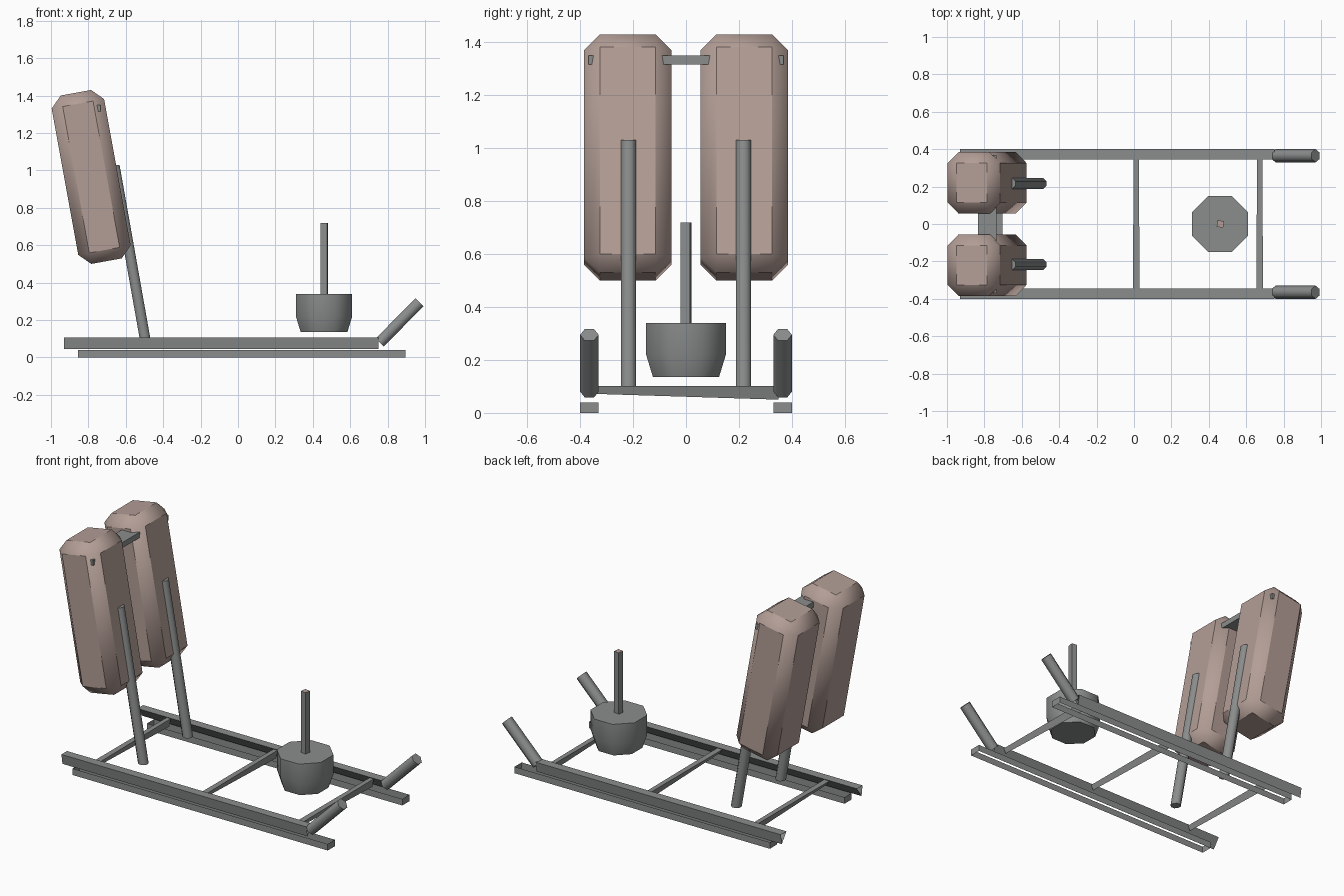
import bpy
import bmesh
from math import cos, sin, pi, radians
from mathutils import Vector, Matrix

old = bpy.data.objects.get("Cube")
if old:
    bpy.data.objects.remove(old, do_unlink=True)


def material(name, colour):
    mat = bpy.data.materials.new(name)
    mat.use_nodes = True
    mat.diffuse_color = colour
    mat.node_tree.nodes["Principled BSDF"].inputs["Base Color"].default_value = colour
    return mat


STEEL = material("steel grey", (0.26, 0.27, 0.27, 1))
TANK = material("dusty brown", (0.45, 0.34, 0.305, 1))


def finish(name, bm, mat, angle=40):
    """Turn a bmesh into a named object with sharp edges kept."""
    bmesh.ops.recalc_face_normals(bm, faces=bm.faces[:])
    mesh = bpy.data.meshes.new(name)
    bm.to_mesh(mesh)
    bm.free()
    mesh.materials.append(mat)
    mesh.shade_smooth()
    mesh.set_sharp_from_angle(angle=radians(angle))
    obj = bpy.data.objects.new(name, mesh)
    bpy.context.collection.objects.link(obj)
    return obj


def ring(centre, radius, sides, u=(1, 0, 0), v=(0, 1, 0), phase=0.0):
    """Regular polygon around a centre in the plane of u and v."""
    c, u, v = Vector(centre), Vector(u), Vector(v)
    steps = [phase + 2 * pi * i / sides for i in range(sides)]
    return [c + radius * (cos(a) * u + sin(a) * v) for a in steps]


def loft(name, rings, mat, caps=True, angle=40):
    """Skin a list of equal point rings."""
    bm = bmesh.new()
    rows = [[bm.verts.new(p) for p in r] for r in rings]
    n = len(rows[0])
    for a, b in zip(rows, rows[1:]):
        for i in range(n):
            j = (i + 1) % n
            bm.faces.new((a[i], a[j], b[j], b[i]))
    if caps:
        bm.faces.new(rows[0])
        bm.faces.new(rows[-1])
    return finish(name, bm, mat, angle)


def box(name, centre, size, mat, tilt=0.0, chamfer=0.0):
    bm = bmesh.new()
    bmesh.ops.create_cube(bm, size=1)
    bmesh.ops.scale(bm, vec=size, verts=bm.verts[:])
    if chamfer:
        bmesh.ops.bevel(bm, geom=bm.edges[:], offset=chamfer, segments=1,
                        affect='EDGES', profile=0.5)
    bm.transform(Matrix.Translation(centre) @ Matrix.Rotation(radians(tilt), 4, 'Y'))
    return finish(name, bm, mat)


for side, s in (("right", -1), ("left", 1)):
    # Leaning chamfered tank and the post that carries it
    box(f"{side}_tank", (-0.785, s * 0.22, 0.965), (0.285, 0.33, 0.915),
        TANK, tilt=-10.3, chamfer=0.06)
    loft(f"{side}_post",
         [ring((-0.497, s * 0.217, 0.1), 0.031, 8, phase=pi / 8),
          ring((-0.662, s * 0.217, 1.03), 0.031, 8, phase=pi / 8)], STEEL, angle=50)

    # Skid: open frame of thin upright walls
    corners = [(-0.855, 0.33), (0.895, 0.33), (0.895, 0.4), (-0.855, 0.4)]
    loft(f"{side}_skid", [[(x, s * y, z) for x, y in corners] for z in (0, 0.04)],
         STEEL, caps=False)

    # Three-sided side rail with open ends
    profile = [(0.4, 0.107), (0.345, 0.107), (0.39, 0.045)]
    loft(f"{side}_rail", [[(x, s * y, z) for y, z in profile] for x in (-0.93, 0.75)],
         STEEL, caps=False)

    # Upturned end of the rail
    across = Vector((-0.7, 0, 0.714))
    loft(f"{side}_upturned_end",
         [ring((x, s * 0.365, z), 0.035, 6, u=(0, 1, 0), v=across)
          for x, z in ((0.757, 0.08), (0.971, 0.295))], STEEL, angle=65)

# Cross braces between the rails, deeper towards the left
for name, x in (("rear", -0.72), ("middle", 0.012), ("front", 0.672)):
    loft(f"{name}_brace",
         [[(x - w, y, 0.102), (x + w, y, 0.102), (x + 0.004, y, low)]
          for y, w, low in ((-0.35, 0.018, 0.072), (0.35, 0.014, 0.05))], STEEL)

# Flat bar joining the tank tops
box("tank_bar", (-0.785, 0, 1.333), (0.1, 0.736, 0.034), STEEL)

# Drum with a narrower bottom
loft("drum", [ring((0.46, 0, z), r, 8, phase=pi / 8)
              for r, z in ((0.135, 0.135), (0.163, 0.22), (0.163, 0.34))],
     STEEL, angle=50)

# Upright rod on the drum with a brown tip
rod = loft("drum_rod", [ring((0.462, 0, z), 0.025, 4, phase=pi / 5)
                        for z in (0.33, 0.72)], STEEL)
rod.data.materials.append(TANK)
for face in rod.data.polygons:
    if face.normal.z > 0.9:
        face.material_index = 1
